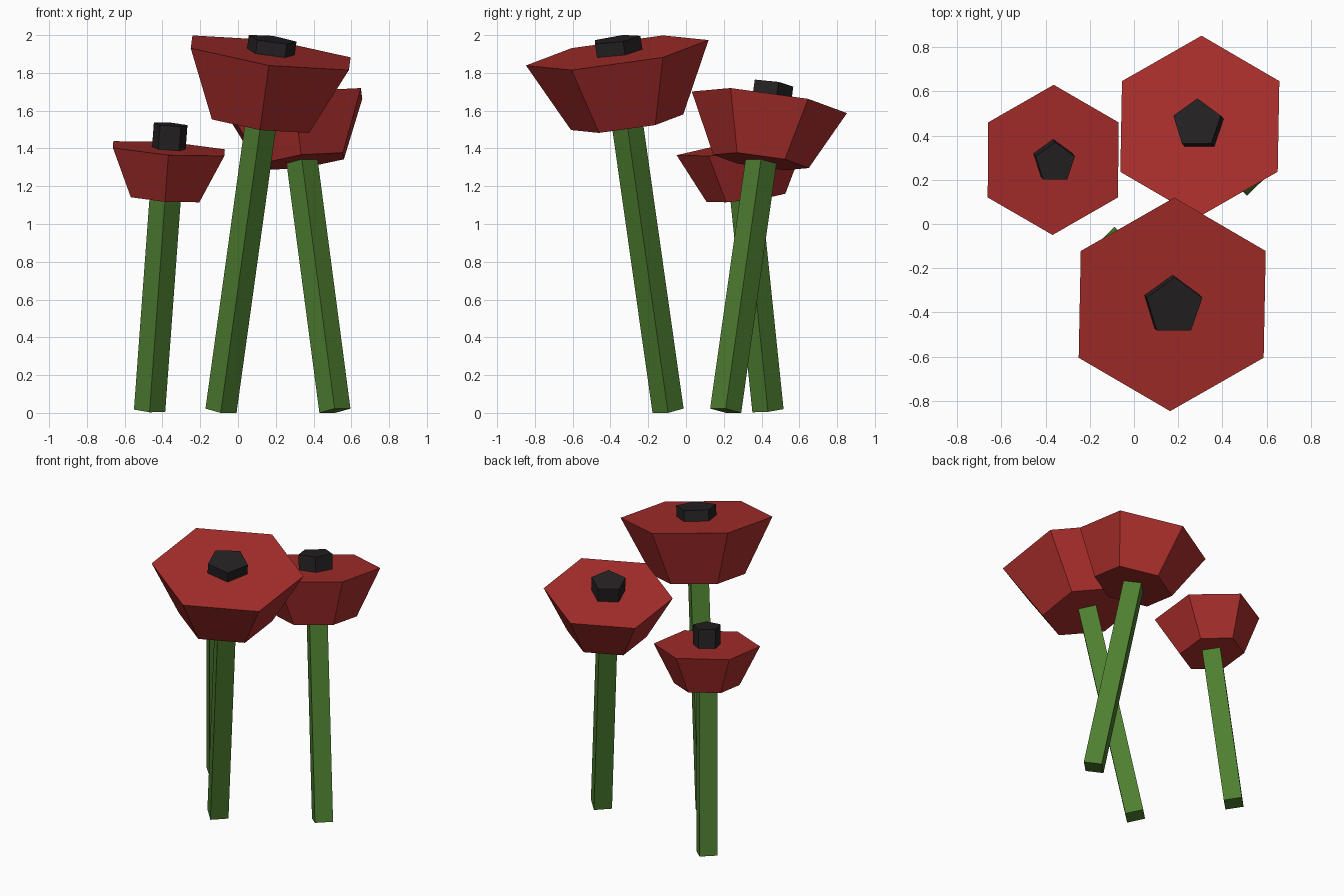
import bpy, bmesh
from math import radians, sin, cos, pi
from mathutils import Matrix, Euler, Vector

if "Cube" in bpy.data.objects:
    bpy.data.objects.remove(bpy.data.objects["Cube"])


def material(name, rgb):
    m = bpy.data.materials.new(name)
    m.diffuse_color = (*rgb, 1)
    m.use_nodes = True
    m.node_tree.nodes["Principled BSDF"].inputs["Base Color"].default_value = m.diffuse_color
    return m


GREEN = material("stem_green", (0.075, 0.21, 0.03))
RED = material("petal_red", (0.40, 0.028, 0.025))
DARK = material("centre_dark", (0.018, 0.015, 0.017))


def prism(name, sides, r0, r1, z0, z1, mat, matrix):
    """Closed straight-sided frustum with a corner on local +y."""
    bm = bmesh.new()
    rings = []
    for r, z in ((r0, z0), (r1, z1)):
        angles = [pi / 2 + 2 * pi * i / sides for i in range(sides)]
        rings.append([bm.verts.new((r * cos(a), r * sin(a), z)) for a in angles])
    low, high = rings
    bm.faces.new(low[::-1])
    bm.faces.new(high)
    for i in range(sides):
        j = (i + 1) % sides
        bm.faces.new((low[i], low[j], high[j], high[i]))
    me = bpy.data.meshes.new(name)
    bm.to_mesh(me)
    bm.free()
    me.materials.append(mat)
    ob = bpy.data.objects.new(name, me)
    ob.matrix_world = matrix
    bpy.context.collection.objects.link(ob)


def flower(label, base, tilt, head_top, size):
    rot = Euler((radians(tilt[0]), radians(tilt[1]), 0)).to_matrix().to_4x4()
    m = Matrix.Translation(Vector((*base, 0.0115))) @ rot
    depth = 0.375 * size
    bottom = head_top - depth
    middle = head_top - depth / 2
    # square stem, six-sided flared head, five-sided centre
    prism(label + "_stem", 4, 0.083, 0.083, 0, bottom + 0.05, GREEN, m)
    prism(label + "_head", 6, 0.30 * size, 0.488 * size, bottom, head_top, RED, m)
    prism(label + "_centre", 5, 0.134 * size, 0.134 * size,
          middle + 0.06, middle + 0.26, DARK, m)


flower("tall_flower", (-0.09, -0.095), (8, 7.9), 1.932, 1.0)
flower("middle_flower", (0.513, 0.21), (-8, -7.5), 1.663, 0.85)
flower("short_flower", (-0.468, 0.434), (5.9, 4.2), 1.399, 0.70)
